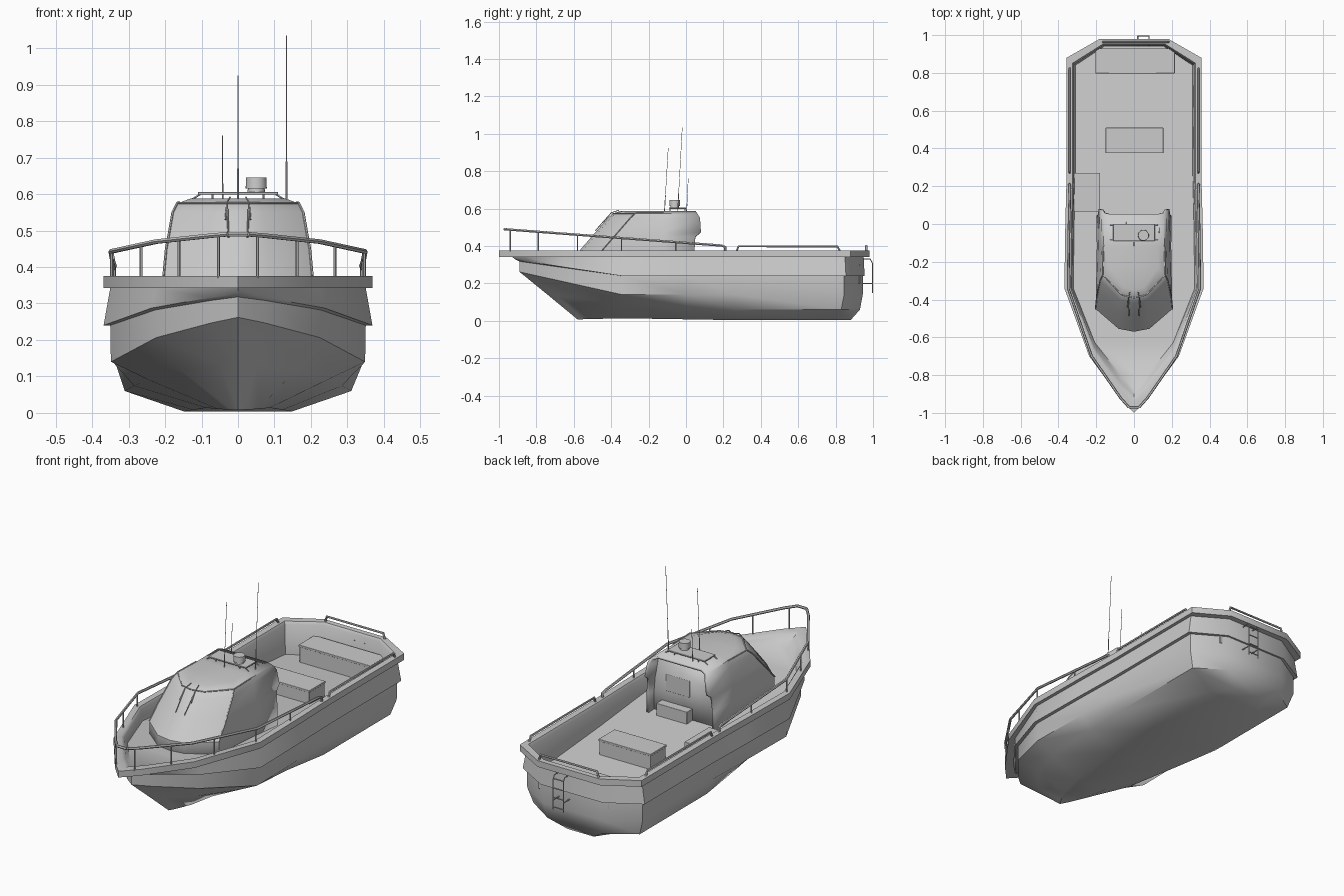
import bpy, bmesh, math
from mathutils import Vector

if "Cube" in bpy.data.objects:
    bpy.data.objects.remove(bpy.data.objects["Cube"])

def finish(name, bm, angle=30, bevel=0, thick=0):
    bmesh.ops.recalc_face_normals(bm, faces=bm.faces)
    me = bpy.data.meshes.new(name)
    bm.to_mesh(me)
    bm.free()
    ob = bpy.data.objects.new(name, me)
    bpy.context.collection.objects.link(ob)
    if thick:
        m = ob.modifiers.new("thick", 'SOLIDIFY')
        m.thickness = thick
        m.offset = -1
    if bevel:
        m = ob.modifiers.new("bevel", 'BEVEL')
        m.width, m.segments = bevel, 2
    bpy.ops.object.select_all(action='DESELECT')
    ob.select_set(True)
    bpy.context.view_layer.objects.active = ob
    bpy.ops.object.shade_smooth_by_angle(angle=math.radians(angle))
    return ob

def box(name, x0, x1, y0, y1, z0, z1, bevel=0.002):
    bm = bmesh.new()
    bmesh.ops.create_cube(bm, size=1)
    for v in bm.verts:
        v.co = ((x0 + x1) / 2 + v.co.x * (x1 - x0), (y0 + y1) / 2 + v.co.y * (y1 - y0),
                (z0 + z1) / 2 + v.co.z * (z1 - z0))
    return finish(name, bm, bevel=bevel)

def tube(name, paths, r, mirror=False):
    cu = bpy.data.curves.new(name, 'CURVE')
    cu.dimensions, cu.bevel_depth, cu.bevel_resolution, cu.use_fill_caps = '3D', r, 1, True
    if mirror:
        paths = paths + [[(-x, y, z) for x, y, z in p] for p in paths]
    for p in paths:
        s = cu.splines.new('POLY')
        s.points.add(len(p) - 1)
        for q, c in zip(s.points, p):
            q.co = (*c, 1)
    ob = bpy.data.objects.new(name, cu)
    bpy.context.collection.objects.link(ob)
    bpy.ops.object.select_all(action='DESELECT')
    ob.select_set(True)
    bpy.context.view_layer.objects.active = ob
    bpy.ops.object.convert(target='MESH')
    bpy.ops.object.shade_smooth_by_angle(angle=math.radians(50))

def lerp(a, b, t):
    return a + (b - a) * t

def loft(bm, rings, closed):
    """Skin mirrored half outlines (first point on the centre line); returns vertex rings."""
    out = []
    for half in rings:
        pts = half + [(-x, y, z) for x, y, z in reversed(half[1:])] if closed else \
            [(-x, y, z) for x, y, z in reversed(half[1:])] + half
        out.append([bm.verts.new(p) for p in pts])
    n = len(out[0])
    for a, b in zip(out, out[1:]):
        for i in range(n if closed else n - 1):
            j = (i + 1) % n
            bm.faces.new((a[i], a[j], b[j], b[i]))
    return out

def cap(bm, left, right):
    """Strips across the centre line; both lists begin at the shared centre vertex."""
    bm.faces.new((left[0], left[1], right[1]))
    for i in range(1, len(left) - 1):
        bm.faces.new((left[i], left[i + 1], right[i + 1], right[i]))

# Plan outline of the deck edge, bow to stern
PLAN = [(0, -1), (.075, -.92), (.235, -.70), (.365, -.34), (.36, 0), (.353, .27), (.353, .88), (.18, .98)]

def level(scale, bow, stern, z_mid, z_bow, fore_scale=None, z_fore=None):
    """Plan outline at one height; the fore values replace scale and height ahead of midships."""
    fore_scale, z_fore = fore_scale or scale, z_fore or z_mid
    pts = []
    for x, y in PLAN:
        t = max(0, (-.34 - y) / .66)
        aft = min(1, max(0, (y + .34) / .61))
        if t:
            y = lerp(-.34, bow, t)
        elif y > .5:
            y += stern - .98
        pts.append((x * lerp(fore_scale, scale, aft), y, lerp(lerp(z_fore, z_mid, aft), z_bow, t)))
    return pts

def floor_z(y):
    return .20 + (.94 - y) * .08

# Hull: sloping deck, inner wall, gunwale, strake, chine and bottom
rings = [[(x, y, floor_z(y)) for x, y, z in level(.88, -.87, .94, 0, 0)],
         level(.90, -.91, .945, .362, .362),
         level(.92, -.94, .952, .375, .375),
         level(1.01, -1, .98, .375, .375),
         level(1.01, -1, .98, .342, .342),
         level(.96, -.93, .95, .342, .342),
         level(1.01, -.91, .955, .24, .327),
         level(.96, -.89, .945, .24, .318),
         level(.955, -.89, .945, .14, .262),
         level(.88, -.74, .93, .06, .14, .68, .092),
         level(.42, -.58, .88, .004, .008, .24, .014)]
bm = bmesh.new()
vr = loft(bm, rings, True)
for r in (vr[0], vr[-1]):
    cap(bm, r[:len(PLAN)], [r[0]] + r[:len(PLAN) - 1:-1])
finish("hull", bm, 42)

# Cabin shell: z, front y, half width, rear y
def cab(z, f, w, rear):
    return [(0, f, z), (.4 * w, f + .015, z), (w, f + .12, z), (w * .97, -.12, z), (w * .98, rear, z)]

shell = [cab(.25, -.57, .203, .045), cab(.375, -.57, .203, .045), cab(.45, -.505, .196, .05),
         cab(.475, -.483, .191, .08), cab(.55, -.418, .178, .075), cab(.575, -.39, .165, .06),
         cab(.588, -.35, .13, .052)]
bm = bmesh.new()
top = loft(bm, shell, False)[-1]
cap(bm, top[4::-1], top[4:])
finish("cabin", bm, 30, thick=.014)

# Cabin rear bulkhead with door panel
bm = bmesh.new()
half = [(.193, .24), (.193, .375), (.184, .45), (.166, .55), (.12, .58)]
bm.faces.new([bm.verts.new((x, -.005, z)) for x, z in half + [(-x, z) for x, z in reversed(half)]])
finish("cabin_bulkhead", bm, thick=.008)
box("door_window", -.025, .115, -.006, .004, .39, .48)
box("cabin_seat", -.04, .14, -.005, .05, .25, .335)

# Window frames and wipers on the cabin
def frame(i, k, out=.001):
    x, y, z = shell[k][i]
    return (x + out, y, z + out)
tube("window_frames", [[frame(2, k) for k in range(1, 6)], [frame(2, 5), frame(3, 5)]], .0035, True)
tube("windscreen_frame", [[(-x, y - .001, z) for x, y, z in shell[5][2:0:-1]] +
                          [(x, y - .001, z) for x, y, z in shell[5][:3]]], .0035)
tube("wipers", [[(.022, -.36, .591), (.03, -.40, .578), (.026, -.485, .482)],
                [(.03, -.40, .578), (.034, -.44, .53)]], .0025, True)

# Roof gear
tube("roof_rack", [[(-.125, y, .586), (-.10, y, .602), (.10, y, .602), (.125, y, .586)] for y in (-.085, -.005)]
     + [[(x, y, .58), (x, y, .602)] for x in (-.07, .07) for y in (-.085, -.005)], .003)
box("roof_rack_plate", -.11, .11, -.09, 0, .599, .606, .002)
bm = bmesh.new()
for r, z, h in ((.024, .61, .012), (.029, .63, .03)):
    g = bmesh.ops.create_cone(bm, cap_ends=True, segments=20, radius1=r, radius2=r * .96, depth=h)
    bmesh.ops.translate(bm, verts=g["verts"], vec=(.05, -.06, z))
finish("radar", bm)
for name, a, b in (("centre_antenna", (0, -.115, .585), (0, -.095, .925)),
                   ("tall_antenna", (.133, -.045, .575), (.133, -.02, 1.035)),
                   ("short_antenna", (-.042, .003, .585), (-.042, .012, .76))):
    a, b = Vector(a), Vector(b)
    tube(name, [[a, b]], .0014)
    tube(name + "_base", [[a, a.lerp(b, .25)]], .0025)

# Bow rail sloping down aft, with posts
def rail_z(y):
    return lerp(.49, .402, (y + .97) / 1.17)
def rail_x(y):
    for (x0, y0), (x1, y1) in zip(PLAN, PLAN[1:]):
        if y0 <= y <= y1:
            return .955 * lerp(x0, x1, (y - y0) / (y1 - y0))
ys = [-.97, -.92, -.70, -.34, 0, .19]
tube("bow_rail", [[(rail_x(y), y, rail_z(y)) for y in ys] + [(.342, .21, .395), (.342, .21, .37)]], .007, True)
tube("bow_rail_cross", [[(-rail_x(-.97), -.97, .49), (rail_x(-.97), -.97, .49)]], .007)
tube("bow_rail_posts", [[(rail_x(y), y, rail_z(y)), (rail_x(y), y, .37)]
                        for y in (-.94, -.79, -.58, -.345, -.055)], .004, True)

# Side and stern grab rails
tube("side_rails", [[(.341, .27, .37), (.341, .28, .398), (.341, .81, .398), (.341, .825, .37)]], .006, True)
tube("stern_rail", [[(-.165, .964, .37), (-.155, .964, .402), (.175, .964, .402), (.185, .964, .37)]], .006)

# Boarding ladder
tube("ladder", [[(x, .94, .33), (x, .985, .33), (x, .996, .31), (x, .996, .15)] for x in (.02, .08)]
     + [[(x, .94, .20), (x, .996, .20)] for x in (.02, .08)]
     + [[(.02, .996, z), (.08, .996, z)] for z in (.165, .215, .265, .315)], .003)

# Cockpit furniture
box("stern_bench", -.20, .212, .80, .93, .20, .30)
box("stern_bench_lid", -.204, .216, .797, .93, .292, .303)
box("engine_box", -.147, .152, .378, .507, .22, .31)
box("engine_box_lid", -.15, .155, .375, .51, .306, .317)
box("side_locker", -.32, -.18, .065, .27, .24, .30)
